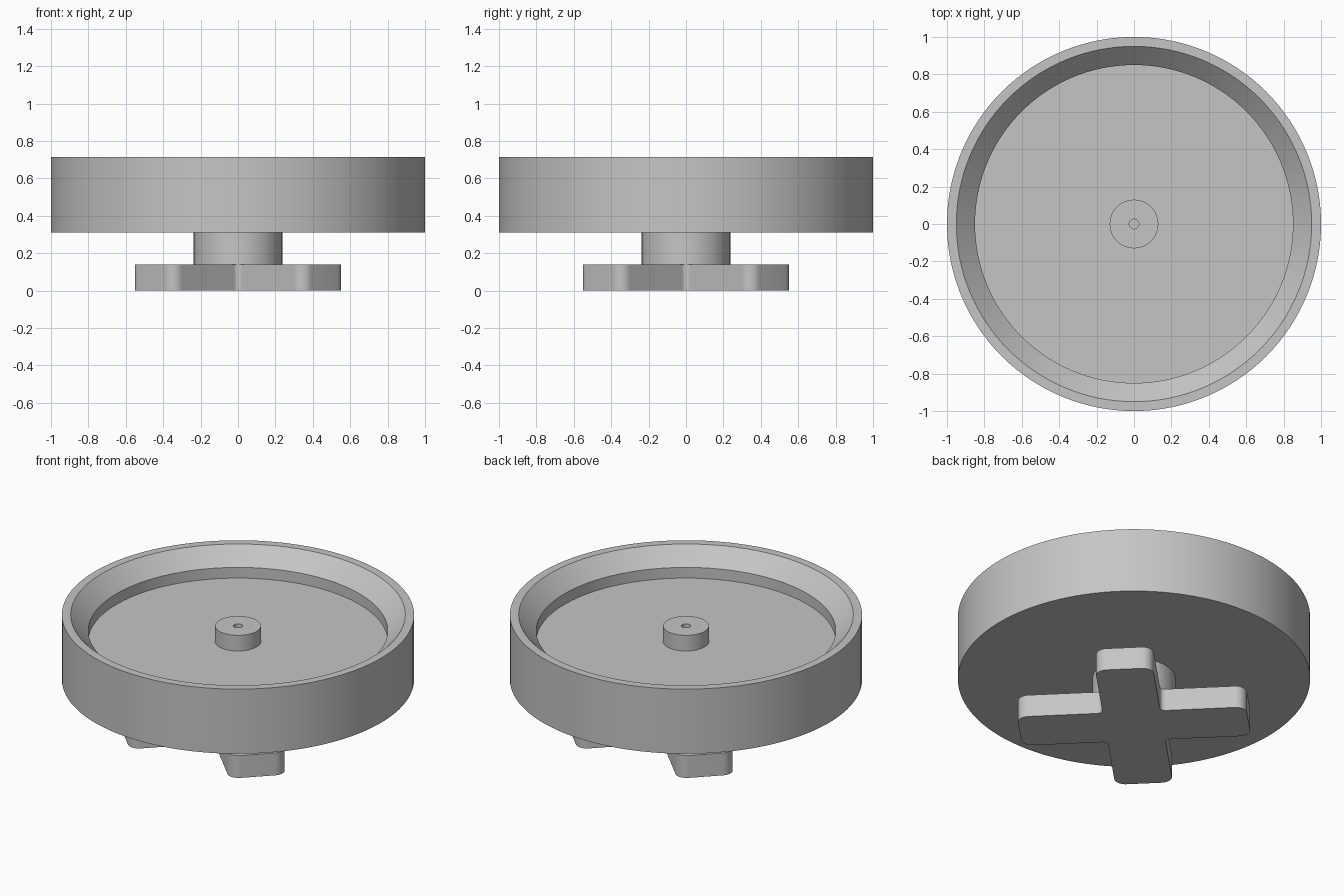
import bpy, bmesh, math
from mathutils import Matrix, Vector

if "Cube" in bpy.data.objects:
    bpy.data.objects.remove(bpy.data.objects["Cube"])

grey = bpy.data.materials.new("plain_grey")
grey.diffuse_color = (0.56, 0.56, 0.56, 1)
grey.use_nodes = True
grey.node_tree.nodes["Principled BSDF"].inputs["Base Color"].default_value = grey.diffuse_color


def finish(name, bm):
    bmesh.ops.remove_doubles(bm, verts=bm.verts[:], dist=1e-5)
    bmesh.ops.recalc_face_normals(bm, faces=bm.faces[:])
    mesh = bpy.data.meshes.new(name)
    bm.to_mesh(mesh)
    bm.free()
    mesh.materials.append(grey)
    ob = bpy.data.objects.new(name, mesh)
    bpy.context.collection.objects.link(ob)
    bpy.ops.object.select_all(action='DESELECT')
    ob.select_set(True)
    bpy.context.view_layer.objects.active = ob
    bpy.ops.object.shade_smooth_by_angle(angle=math.radians(30))
    return ob


def lathe(name, profile, steps):
    """Spin an (r, z) profile about the z axis; ends on the axis are closed."""
    bm = bmesh.new()
    vs = [bm.verts.new((r, 0, z)) for r, z in profile]
    es = [bm.edges.new(pair) for pair in zip(vs, vs[1:])]
    bmesh.ops.spin(bm, geom=vs + es, cent=(0, 0, 0), axis=(0, 0, 1),
                   angle=math.tau, steps=steps, use_merge=True)
    return finish(name, bm)


def arc(cx, cy, r, start, end, n=8):
    """Points on an arc, angles in degrees."""
    for i in range(n + 1):
        a = math.radians(start + (end - start) * i / n)
        yield Vector((cx + r * math.cos(a), cy + r * math.sin(a), 0))


# Dish: outer wall, rim, sloped lip, recessed floor
lathe("dish", [(0, 0.31), (1, 0.31), (1, 0.715), (0.95, 0.715),
               (0.85, 0.615), (0.85, 0.548), (0, 0.548)], 128)

# Centre hub with a small blind hole
lathe("hub", [(0, 0.54), (0.13, 0.54), (0.13, 0.646), (0.026, 0.646),
              (0.026, 0.56), (0, 0.56)], 64)

# Column under the dish
lathe("column", [(0, 0.13), (0.237, 0.13), (0.237, 0.315), (0, 0.315)], 64)

# Cross foot: one rounded arm outline repeated four times on the diagonals
length, half, tip_r, fillet = 0.652, 0.164, 0.064, 0.03
arm = list(arc(length - tip_r, -half + tip_r, tip_r, -90, 0))
arm += arc(length - tip_r, half - tip_r, tip_r, 0, 90)
arm += arc(half + fillet, half + fillet, fillet, 270, 180, 5)
bm = bmesh.new()
outline = []
for k in range(4):
    turn = Matrix.Rotation(math.radians(45 + 90 * k), 3, 'Z')
    outline += [bm.verts.new(turn @ p) for p in arm]
base = bm.faces.new(outline)
ext = bmesh.ops.extrude_face_region(bm, geom=[base], use_keep_orig=True)
bmesh.ops.translate(bm, vec=(0, 0, 0.14),
                    verts=[g for g in ext["geom"] if isinstance(g, bmesh.types.BMVert)])
finish("cross_foot", bm)
